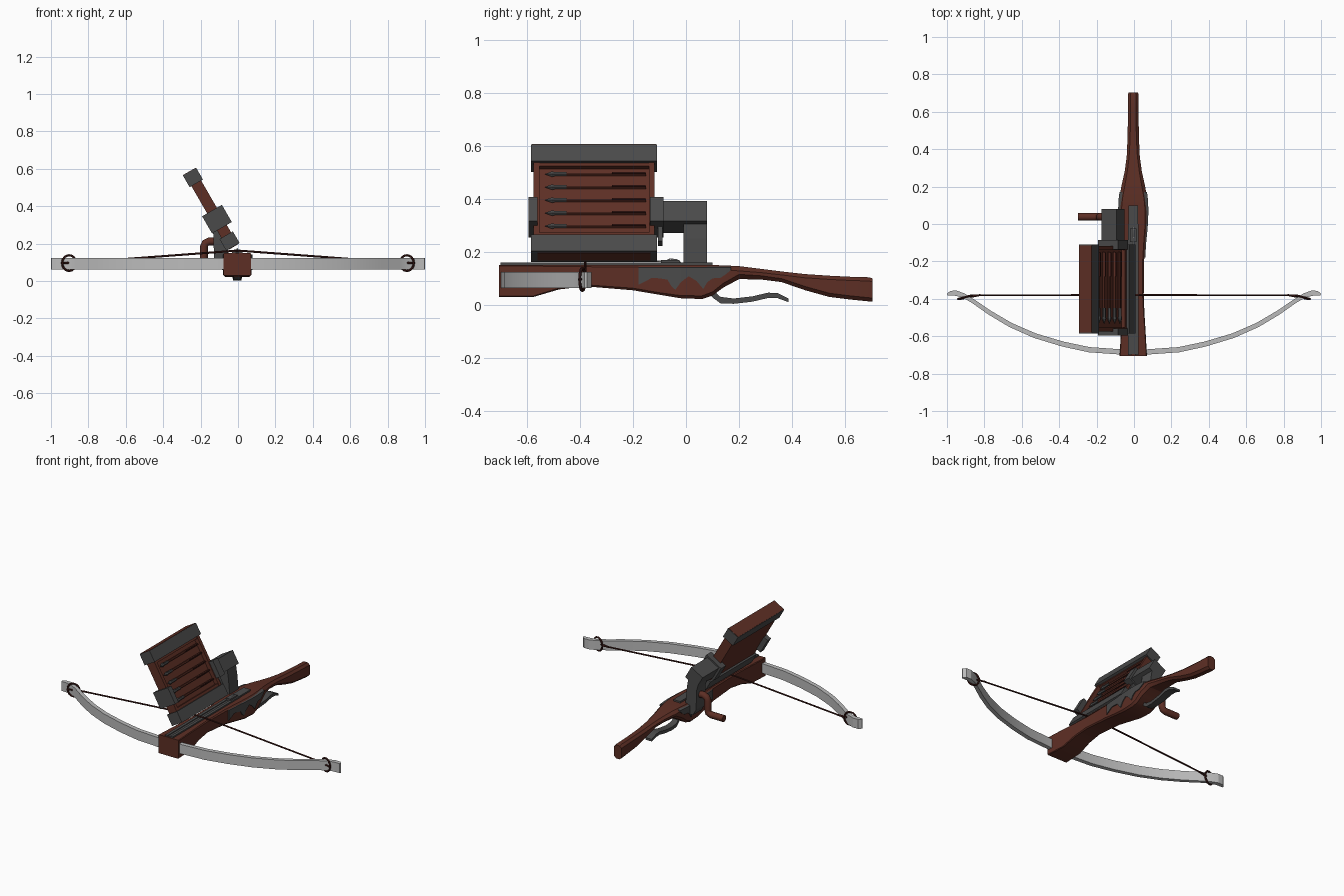
import bpy, bmesh, math
from mathutils import Vector, Matrix

if "Cube" in bpy.data.objects:
    bpy.data.objects.remove(bpy.data.objects["Cube"])


def material(name, rgb):
    m = bpy.data.materials.new(name)
    m.diffuse_color = (*rgb, 1)
    m.use_nodes = True
    m.node_tree.nodes["Principled BSDF"].inputs["Base Color"].default_value = m.diffuse_color
    return m


WOOD = material("brown wood", (0.110, 0.028, 0.018))
IRON = material("dark iron", (0.068, 0.068, 0.068))
STEEL = material("light steel", (0.50, 0.50, 0.50))
CORD = material("dark cord", (0.045, 0.010, 0.008))


def finish(name, bm, mat, smooth=None):
    bmesh.ops.recalc_face_normals(bm, faces=bm.faces)
    me = bpy.data.meshes.new(name)
    bm.to_mesh(me)
    bm.free()
    me.materials.append(mat)
    ob = bpy.data.objects.new(name, me)
    bpy.context.collection.objects.link(ob)
    if smooth:
        bpy.ops.object.select_all(action='DESELECT')
        ob.select_set(True)
        bpy.context.view_layer.objects.active = ob
        bpy.ops.object.shade_smooth_by_angle(angle=math.radians(smooth))
    return ob


def loft(name, rings, mat, smooth=None, closed=False):
    """Skin equal-length rings of points, capping the ends unless closed."""
    bm = bmesh.new()
    vs = [[bm.verts.new(p) for p in r] for r in rings]
    n = len(vs[0])
    pairs = list(zip(vs, vs[1:])) + ([(vs[-1], vs[0])] if closed else [])
    for a, b in pairs:
        for i in range(n):
            bm.faces.new((a[i], a[(i + 1) % n], b[(i + 1) % n], b[i]))
    if not closed:
        bm.faces.new(vs[0])
        bm.faces.new(vs[-1])
    return finish(name, bm, mat, smooth)


def box(name, c, size, mat, rot=0.0):
    bm = bmesh.new()
    m = Matrix.Translation(c) @ Matrix.Rotation(rot, 4, 'Y') @ Matrix.Diagonal((*size, 1))
    bmesh.ops.create_cube(bm, size=1, matrix=m)
    return finish(name, bm, mat)


def tube(name, pts, radii, mat, sides=8, smooth=50, closed=False):
    """Round bar along a path; radii is a number or one per point."""
    pts = [Vector(p) for p in pts]
    n = len(pts)
    if not isinstance(radii, (list, tuple)):
        radii = [radii] * n
    rings = []
    for i, p in enumerate(pts):
        a = pts[i - 1] if closed or i else p
        b = pts[(i + 1) % n] if closed or i < n - 1 else p
        t = (b - a).normalized()
        side = t.cross(Vector((0, 1, 0)) if abs(t.y) < 0.9 else Vector((0, 0, 1))).normalized()
        up = side.cross(t)
        rings.append([p + radii[i] * (side * math.cos(k * math.tau / sides) +
                                      up * math.sin(k * math.tau / sides)) for k in range(sides)])
    return loft(name, rings, mat, smooth, closed)


# Stock: chamfered sections (y, bottom, top, half width, chamfer)
CX = -0.004
STOCK = [(-0.705, .030, .150, .073, .004), (-0.575, .030, .150, .066, .004),
         (-0.48, .058, .150, .060, .005), (-0.38, .070, .150, .056, .006),
         (-0.20, .055, .150, .058, .008), (-0.10, .038, .150, .064, .008),
         (-0.02, .025, .150, .072, .010), (0.06, .022, .150, .076, .012),
         (0.10, .035, .150, .075, .014), (0.14, .065, .149, .073, .016),
         (0.20, .097, .146, .064, .018), (0.28, .096, .136, .046, .014),
         (0.36, .086, .126, .035, .013), (0.45, .055, .116, .031, .014),
         (0.54, .030, .110, .029, .014), (0.62, .020, .106, .028, .014),
         (0.69, .013, .104, .028, .014), (0.703, .013, .100, .026, .013)]


def stock_ring(y, b, t, w, c):
    half = [(w - c, b), (w, b + c), (w, t - c), (w - c, t)]
    return [(CX + x, y, z) for x, z in half] + [(CX - x, y, z) for x, z in reversed(half)]


loft("stock", [stock_ring(*s) for s in STOCK], WOOD, 28)


def half_width(y):
    for a, b in zip(STOCK, STOCK[1:]):
        if a[0] <= y <= b[0]:
            return a[3] + (b[3] - a[3]) * (y - a[0]) / (b[0] - a[0])


# Scalloped side plates: (y, lower edge)
PLATE = [(-.18, .075), (-.15, .090), (-.13, .102), (-.10, .100), (-.07, .095), (-.055, .070),
         (-.04, .057), (-.02, .085), (.01, .108), (.04, .090), (.065, .060), (.08, .085),
         (.10, .100), (.13, .102), (.15, .115), (.17, .132)]
for s, label in ((1, "right"), (-1, "left")):
    rings = []
    for y, z in PLATE:
        xo, xi = CX + s * (half_width(y) + .005), CX + s * (half_width(y) - .012)
        rings.append([(xi, y, z), (xo, y, z), (xo, y, .141), (xi, y, .145)])
    loft("side_plate_" + label, rings, IRON)

# Bolt rail, groove, nut and spring on top of the stock
for s in (-1, 1):
    box("rail", (CX + s * .018, -.35, .153), (.018, .70, .012), IRON)
box("rail_groove", (CX, -.35, .151), (.02, .69, .006), IRON)
box("nut_cover", (CX, .04, .153), (.05, .12, .014), IRON)
box("string_catch", (CX, -.06, .160), (.034, .07, .018), IRON)
tube("spring", [(CX, -.11, .165), (CX, -.08, .163), (CX, -.06, .173), (CX, -.035, .170),
                (CX, -.015, .155)], .003, STEEL, 6)

# Trigger lever under the stock: (y, z, thickness, half width)
LEVER = [(.085, .060, .030, .016), (.105, .038, .028, .018), (.13, .018, .024, .020),
         (.18, .014, .020, .022), (.25, .022, .020, .024), (.31, .036, .020, .026),
         (.345, .035, .019, .026), (.387, .017, .014, .022)]
loft("trigger_lever", [[(CX - w, y, z - t / 2), (CX + w, y, z - t / 2), (CX + w, y, z + t / 2),
                        (CX - w, y, z + t / 2)] for y, z, t, w in LEVER], IRON, 35)

# Bow limbs: one band from tip to tip, (x, y, thickness)
LIMB = [(.07, -.684, .028), (.24, -.672, .028), (.38, -.642, .027), (.53, -.597, .026),
        (.66, -.540, .025), (.77, -.475, .024), (.86, -.413, .022), (.91, -.383, .024),
        (.95, -.370, .028), (.98, -.370, .026), (.998, -.378, .010)]
band = [(-x, y, t) for x, y, t in reversed(LIMB)] + LIMB
rings = []
for i, (x, y, t) in enumerate(band):
    a, b = band[max(i - 1, 0)], band[min(i + 1, len(band) - 1)]
    d = Vector((b[0] - a[0], b[1] - a[1])).normalized()
    n = Vector((-d.y, d.x)) * t / 2
    rings.append([(x - n.x, y - n.y, .063), (x + n.x, y + n.y, .063),
                  (x + n.x, y + n.y, .124), (x - n.x, y - n.y, .124)])
loft("bow_limbs", rings, STEEL, 20)

# String with a loop round each limb tip
tube("bowstring", [(-.87, -.381, .098), (-.04, -.38, .160), (.04, -.38, .160), (.87, -.381, .098)],
     .0055, CORD, 6)
for s in (-1, 1):
    loop = [(s * (.903 + .037 * math.cos(a)), -.391 - .010 * math.cos(a), .096 + .042 * math.sin(a))
            for a in (k * math.tau / 16 for k in range(16))]
    tube("string_loop", loop, .006, CORD, 6, closed=True)
    tube("string_tail", [(s * .82, -.379, .102), (s * .935, -.402, .096)], .006, CORD, 6)

# Magazine frame: u runs up the leaning slab, v points out of its open face
LEAN = math.radians(-30)
U = Vector((math.sin(LEAN), 0, math.cos(LEAN)))
V = Vector((math.cos(LEAN), 0, -math.sin(LEAN)))
BASE = Vector((-.045, 0, .214))


def at(u, v, y):
    return BASE + U * u + V * v + Vector((0, y, 0))


def slab(name, u, v, y, mat):
    """Leaning box given its (min, max) ranges."""
    c = at(sum(u) / 2, sum(v) / 2, sum(y) / 2)
    return box(name, c, (v[1] - v[0], y[1] - y[0], u[1] - u[0]), mat, LEAN)


slab("magazine_back", (.02, .37), (-.030, .004), (-.575, -.118), WOOD)
for y in ((-.575, -.553), (-.140, -.118)):
    slab("magazine_side", (.02, .37), (0, .030), y, WOOD)
for u in ((.02, .052), (.342, .37)):
    slab("magazine_rail", u, (0, .026), (-.56, -.13), WOOD)
for u, out, label in ((0, -1, "bottom"), (.392, 1, "top")):
    slab(label + "_cap", (u - .036, u + .036), (-.041, .041), (-.585, -.110), IRON)
    inset = .002 if out > 0 else .012
    e = sorted((u + out * .034, u + out * .038))
    slab(label + "_cap_panel", e, (-.041 + inset, .041 - inset),
         (-.585 + inset * 2, -.110 - inset * 2), WOOD)
slab("front_clip", (.082, .188), (-.061, .061), (-.595, -.560), IRON)
slab("rear_clip", (.082, .188), (-.061, .061), (-.135, -.085), IRON)

# Stored bolts: shaft, head and fletching
for i in range(5):
    u = .087 + .0565 * i
    tube("bolt_shaft", [at(u, .013, -.46), at(u, .013, -.15)], .007, WOOD, 6)
    tube("bolt_head", [at(u, .016, y) for y in (-.532, -.505, -.495, -.45)],
         [.001, .012, .009, .009], IRON, 6, 30)
    slab("bolt_fletching", (u - .003, u + .003), (.013, .026), (-.28, -.152), CORD)

# Arm holding the magazine, bent down onto the left of the stock
slab("arm_top", (.092, .178), (-.047, .047), (-.09, .08), IRON)
loft("arm_post", [[(x0, -.01, z), (x1, -.01, z), (x1, .08, z), (x0, .08, z)]
                  for x0, x1, z in ((-.105, -.055, .085), (-.128, -.050, .125),
                                    (-.132, -.062, .25), (-.155, -.075, .33))], IRON)
slab("arm_brace", (.02, .10), (-.02, .02), (-.105, -.088), IRON)

# Crank handle on the left
tube("crank", [(-.10, .038, .212), (-.155, .038, .212), (-.174, .038, .203), (-.182, .038, .185),
               (-.182, .038, .125), (-.189, .038, .106), (-.208, .038, .098), (-.300, .038, .098)],
     .021, WOOD, 10)
